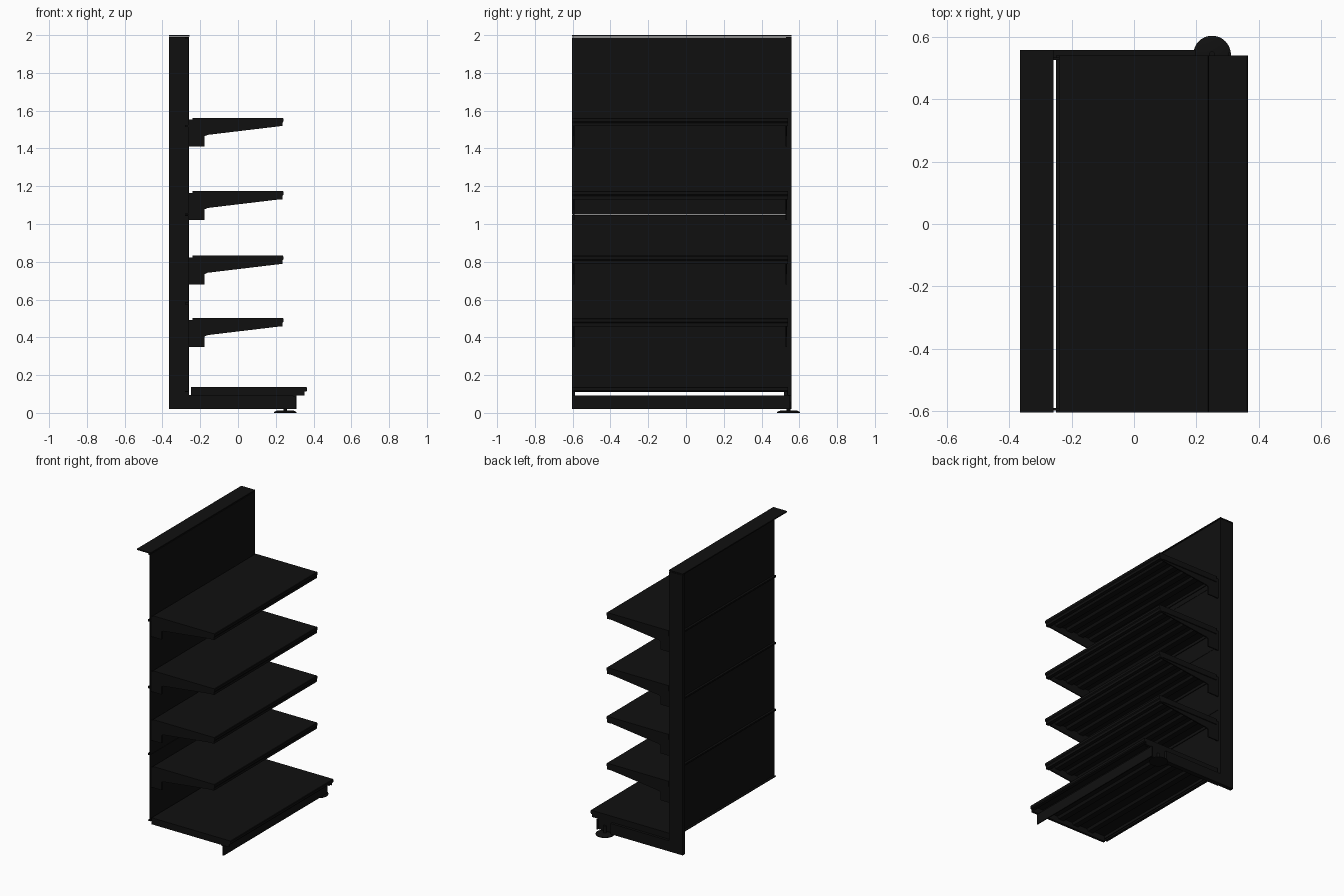
import bpy, bmesh
from mathutils import Vector, Matrix

if "Cube" in bpy.data.objects:
    bpy.data.objects.remove(bpy.data.objects["Cube"])

mat = bpy.data.materials.new("black_steel")
mat.diffuse_color = (0.005, 0.005, 0.005, 1)
mat.use_nodes = True
mat.node_tree.nodes["Principled BSDF"].inputs["Base Color"].default_value = mat.diffuse_color


def box(bm, x0, x1, y0, y1, z0, z1):
    c = Vector(((x0 + x1) / 2, (y0 + y1) / 2, (z0 + z1) / 2))
    m = Matrix.Translation(c) @ Matrix.Diagonal((x1 - x0, y1 - y0, z1 - z0, 1))
    bmesh.ops.create_cube(bm, size=1, matrix=m)


def profile(bm, pts, y0, y1):
    # extrude an x-z outline along y
    f = bm.faces.new([bm.verts.new((x, y0, z)) for x, z in pts])
    r = bmesh.ops.extrude_face_region(bm, geom=[f])
    bmesh.ops.translate(bm, vec=(0, y1 - y0, 0),
                        verts=[v for v in r["geom"] if isinstance(v, bmesh.types.BMVert)])


def finish(bm, name):
    bmesh.ops.recalc_face_normals(bm, faces=bm.faces[:])
    me = bpy.data.meshes.new(name)
    bm.to_mesh(me)
    bm.free()
    me.materials.append(mat)
    ob = bpy.data.objects.new(name, me)
    bpy.context.collection.objects.link(ob)
    return ob


Y0, Y1 = -0.603, 0.54

# upright post
bm = bmesh.new()
box(bm, -0.365, -0.26, 0.53, 0.558, 0.02, 1.99)
finish(bm, "upright_post")

# top cap with short downturned front and back lips
bm = bmesh.new()
box(bm, -0.365, -0.258, Y0, 0.558, 1.992, 2.0)
finish(bm, "top_cap")

# four stacked back panels, folded edges facing the rear
for i in range(4):
    z0 = 0.11 + i * 0.47
    z1 = z0 + 0.468
    bm = bmesh.new()
    box(bm, -0.265, -0.26, Y0, 0.535, z0, z1)
    box(bm, -0.28, -0.265, Y0, 0.53, z0, z0 + 0.005)
    box(bm, -0.28, -0.265, Y0, 0.53, z1 - 0.005, z1)
    finish(bm, f"back_panel_{i + 1}")


def shelf(name, xb, xf, top, front_h, side_h):
    # sheet deck with rounded front lip, back and side folds, ribs beneath
    bm = bmesh.new()
    box(bm, xb, xf - 0.012, Y0, Y1, top - 0.006, top)
    b = top - front_h
    profile(bm, [(xf - 0.012, top), (xf - 0.003, top), (xf, top - 0.004),
                 (xf, top - 0.02), (xf - 0.005, top - 0.026), (xf - 0.005, b),
                 (xf - 0.012, b)], Y0, Y1)
    box(bm, xf - 0.03, xf - 0.012, Y0, Y1, b, b + 0.004)
    box(bm, xb, xb + 0.005, Y0, Y1, top - 0.026, top - 0.006)
    for y in (Y0, Y1 - 0.006):
        box(bm, xb, xf - 0.012, y, y + 0.006, top - side_h, top - 0.006)
    n = 4
    for i in range(n):
        x = xb + (xf - xb) * (i + 1) / (n + 1)
        profile(bm, [(x - 0.03, top - 0.006), (x - 0.02, top - 0.022),
                     (x + 0.02, top - 0.022), (x + 0.03, top - 0.006)],
                Y0 + 0.006, Y1 - 0.006)
    finish(bm, name)


# shelves and their cantilever brackets
for i, t in enumerate((0.502, 0.832, 1.175, 1.562)):
    shelf(f"shelf_{i + 1}", -0.24, 0.24, t, 0.044, 0.04)
    for side, y in (("left", Y0 + 0.006), ("right", Y1 - 0.014)):
        bm = bmesh.new()
        profile(bm, [(-0.262, t - 0.01), (-0.262, t - 0.153), (-0.177, t - 0.153),
                     (-0.177, t - 0.097), (-0.16, t - 0.09), (0.225, t - 0.044),
                     (0.225, t - 0.01)], y, y + 0.008)
        finish(bm, f"shelf_{i + 1}_bracket_{side}")

# base shelf
shelf("base_shelf", -0.25, 0.365, 0.138, 0.025, 0.045)
bm = bmesh.new()
box(bm, -0.25, 0.345, Y0, Y0 + 0.015, 0.092, 0.132)
box(bm, -0.25, 0.345, 0.52, Y1, 0.092, 0.132)
finish(bm, "base_shelf_end_folds")

# base leg, with a narrower toe over the foot
bm = bmesh.new()
box(bm, -0.265, 0.197, 0.525, 0.558, 0.02, 0.095)
box(bm, 0.19, 0.305, 0.525, 0.54, 0.02, 0.095)
finish(bm, "base_leg")

# kick plate
bm = bmesh.new()
box(bm, 0.303, 0.31, Y0, 0.55, 0.02, 0.092)
box(bm, 0.29, 0.303, Y0, 0.525, 0.087, 0.092)
finish(bm, "kick_plate")

# levelling foot: flat disc and screw stem
bm = bmesh.new()
for r1, r2, z0, z1 in ((0.06, 0.06, 0, 0.005), (0.06, 0.045, 0.005, 0.012),
                       (0.01, 0.01, 0.012, 0.06)):
    bmesh.ops.create_cone(bm, cap_ends=True, segments=32, radius1=r1, radius2=r2,
                          depth=z1 - z0,
                          matrix=Matrix.Translation((0.25, 0.543, (z0 + z1) / 2)))
foot = finish(bm, "levelling_foot")
bpy.context.view_layer.objects.active = foot
foot.select_set(True)
bpy.ops.object.shade_smooth_by_angle()
